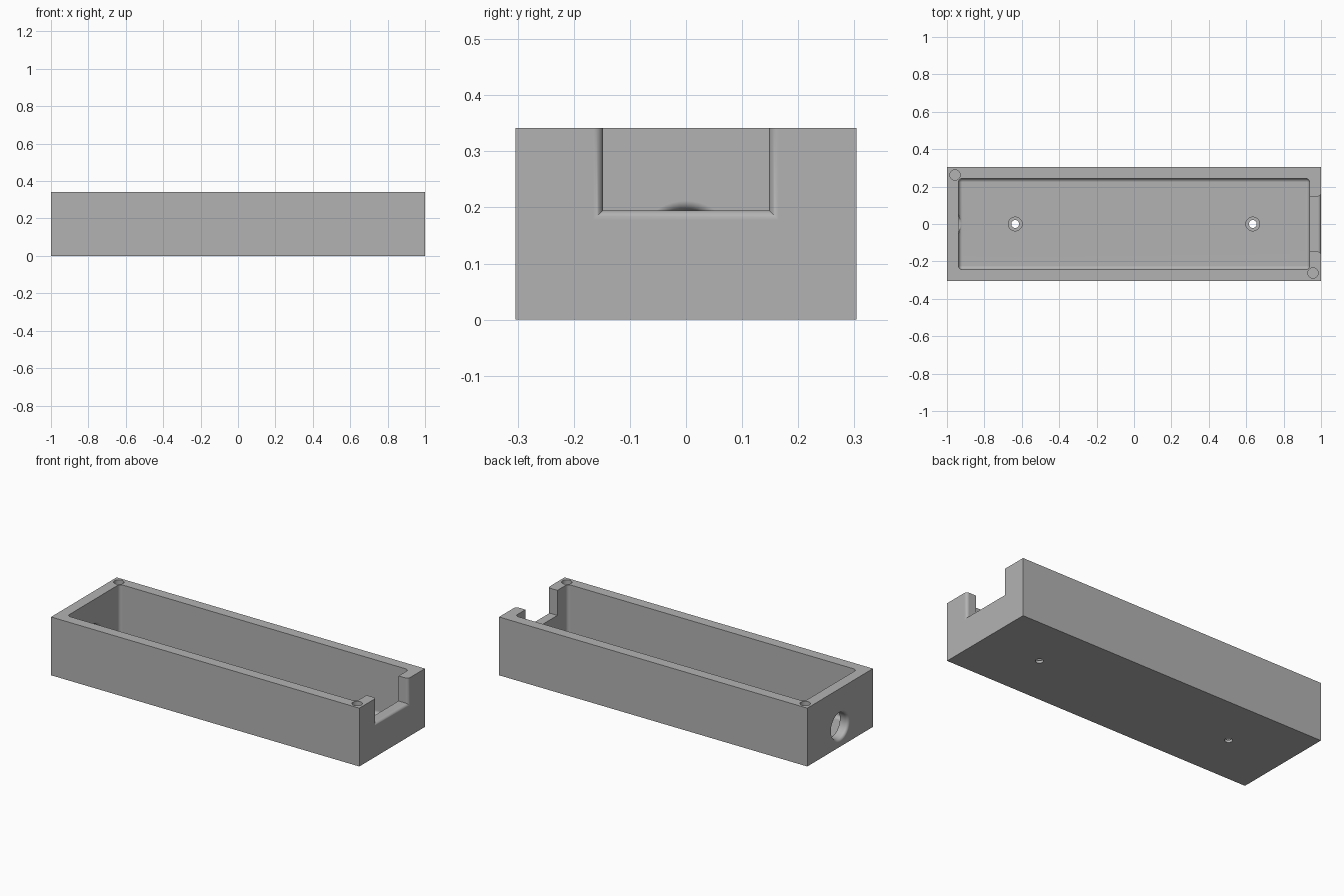
import bpy, bmesh, math
from mathutils import Vector

if "Cube" in bpy.data.objects:
    bpy.data.objects.remove(bpy.data.objects["Cube"], do_unlink=True)

HALF_X, HALF_Y, HEIGHT = 1.0, 0.304, 0.342
CAVITY_X, CAVITY_Y, FLOOR = 0.938, 0.243, 0.028
ROUND = 0.017

grey = bpy.data.materials.new("plain grey")
grey.use_nodes = True
colour = (0.45, 0.45, 0.45, 1)
grey.diffuse_color = colour
grey.node_tree.nodes["Principled BSDF"].inputs["Base Color"].default_value = colour


def make_object(name, bm):
    bmesh.ops.recalc_face_normals(bm, faces=bm.faces)
    mesh = bpy.data.meshes.new(name)
    bm.to_mesh(mesh)
    bm.free()
    mesh.materials.append(grey)
    obj = bpy.data.objects.new(name, mesh)
    bpy.context.collection.objects.link(obj)
    return obj


def box(name, low, high, bevel=0):
    bm = bmesh.new()
    bmesh.ops.create_cube(bm, size=1)
    low, high = Vector(low), Vector(high)
    for v in bm.verts:
        v.co = (low + high) / 2 + v.co * (high - low)
    if bevel:
        bmesh.ops.bevel(bm, geom=bm.edges[:], offset=bevel, segments=6,
                        profile=0.5, affect='EDGES')
    return make_object(name, bm)


def loft(name, rings):
    """Skin a closed solid over matching rings of points."""
    bm = bmesh.new()
    loops = [[bm.verts.new(p) for p in ring] for ring in rings]
    n = len(loops[0])
    for a, b in zip(loops, loops[1:]):
        for i in range(n):
            j = (i + 1) % n
            bm.faces.new((a[i], a[j], b[j], b[i]))
    bm.faces.new(loops[0])
    bm.faces.new(loops[-1])
    return make_object(name, bm)


def post(name, x, y, z0, z1, radius):
    """Upright cylinder."""
    angles = [math.tau * i / 40 for i in range(40)]
    return loft(name, [[(x + radius * math.cos(a), y + radius * math.sin(a), z)
                        for a in angles] for z in (z0, z1)])


def flare(x_face, direction, steps=8):
    """Offsets for an opening that rounds over into a face: (x, widening)."""
    pts = []
    for i in range(steps + 1):
        a = math.pi / 2 * i / steps
        pts.append((x_face + direction * ROUND * (math.sin(a) - 1),
                    ROUND * (1 - math.cos(a))))
    pts.append((x_face + direction * 0.02, ROUND))
    return pts


# Inner cavity with rounded corners and floor edge
cutters = [box("cavity_cutter", (-CAVITY_X, -CAVITY_Y, FLOOR),
               (CAVITY_X, CAVITY_Y, HEIGHT + 0.2), 0.02)]

# Open notch in the end wall, rounded on the outside
notch = [(CAVITY_X - 0.03, 0)] + flare(HALF_X, 1)
cutters.append(loft("notch_cutter", [
    [(x, -0.148 - d, 0.195 - d), (x, 0.148 + d, 0.195 - d),
     (x, 0.148 + d, HEIGHT + 0.1), (x, -0.148 - d, HEIGHT + 0.1)]
    for x, d in notch]))

# Round cable hole in the opposite wall, rounded on both sides
hole = flare(-HALF_X, -1)[::-1] + flare(-CAVITY_X, 1)
cutters.append(loft("cable_hole_cutter", [
    [(x, (0.075 + d) * math.cos(math.tau * i / 48),
      0.12 + (0.075 + d) * math.sin(math.tau * i / 48)) for i in range(48)]
    for x, d in hole]))

# Screw holes with shallow counterbores, and corner pockets in the rim
for side in (-1, 1):
    cutters.append(post("screw_hole_cutter", side * 0.635, 0, -0.1, 0.1, 0.021))
    cutters.append(post("counterbore_cutter", side * 0.635, 0, 0.015, 0.1, 0.037))
    cutters.append(post("pocket_cutter", side * 0.957, -side * 0.262,
                        HEIGHT - 0.06, HEIGHT + 0.1, 0.028))

# Main tray
tray = box("tray", (-HALF_X, -HALF_Y, 0), (HALF_X, HALF_Y, HEIGHT))
for cutter in cutters:
    cutter.hide_render = True
    mod = tray.modifiers.new(cutter.name, 'BOOLEAN')
    mod.operation = 'DIFFERENCE'
    mod.solver = 'EXACT'
    mod.object = cutter

# Bake the cuts, then drop the cutters
graph = bpy.context.evaluated_depsgraph_get()
baked = bpy.data.meshes.new_from_object(tray.evaluated_get(graph))
tray.modifiers.clear()
tray.data = baked
for cutter in cutters:
    bpy.data.objects.remove(cutter, do_unlink=True)
baked.materials.clear()
baked.materials.append(grey)
for poly in baked.polygons:
    poly.material_index = 0
    poly.use_smooth = True
baked.set_sharp_from_angle(angle=math.radians(30))
normals = tray.modifiers.new("flat_face_normals", 'WEIGHTED_NORMAL')
normals.keep_sharp = True
